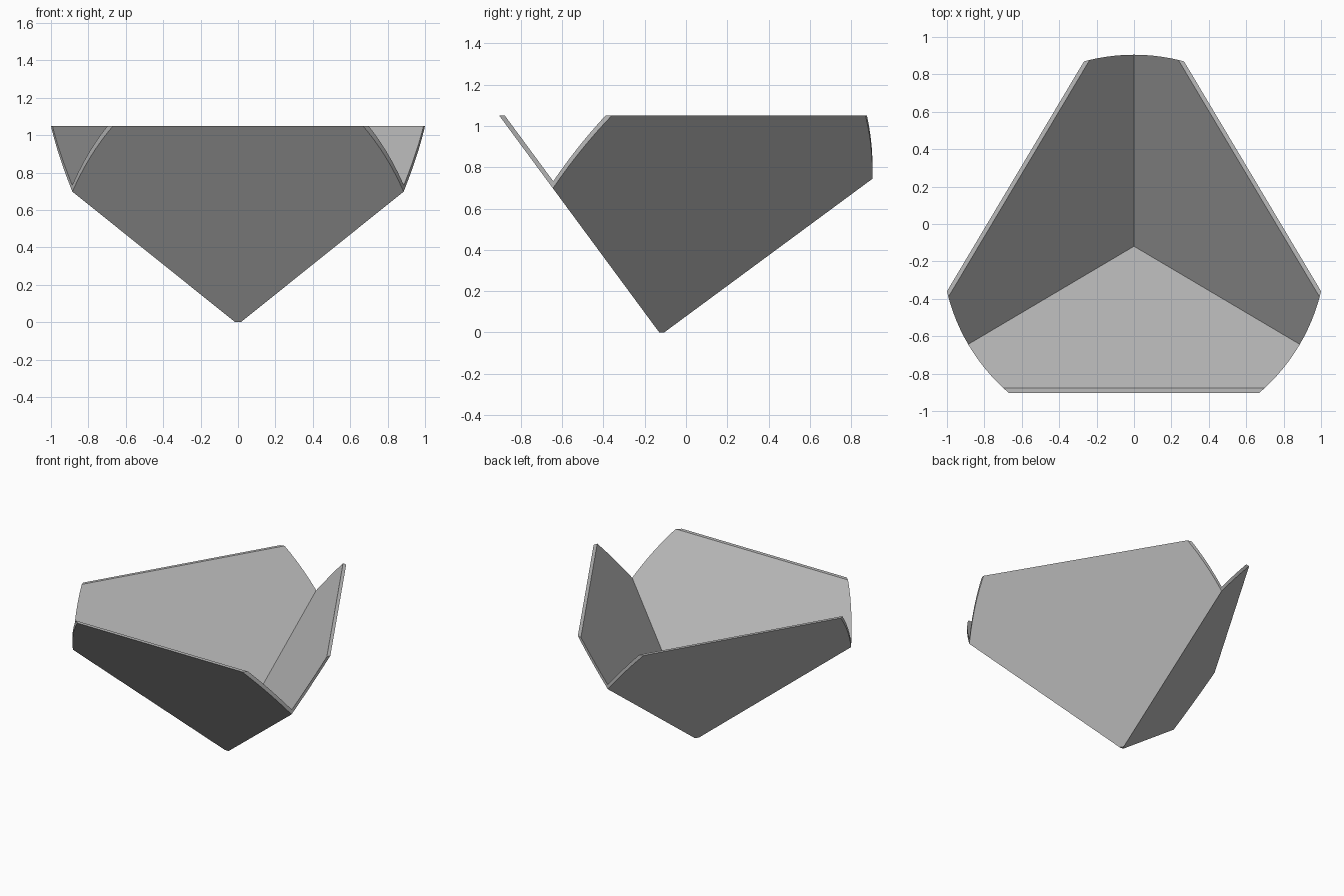
import bpy, bmesh
from mathutils import Matrix, Vector

cube = bpy.data.objects.get("Cube")
if cube:
    bpy.data.objects.remove(cube, do_unlink=True)

HEIGHT = 1.05
CENTRE_Y = -0.123
RADIUS = 1.028
# Each wall leans outward: (nx, ny, distance at the floor, lean, wall width)
WALLS = [(0.0, -1.0, 0.13, 0.738, 0.027)]
WALLS += [(s * 0.859, 0.512, -0.0538, 0.694, 0.0223) for s in (-1, 1)]


def pointed_solid(name, radius, top, inner):
    """Upright drum trimmed by the three leaning walls."""
    bm = bmesh.new()
    bmesh.ops.create_cone(bm, cap_ends=True, segments=128, radius1=radius,
                          radius2=radius, depth=top,
                          matrix=Matrix.Translation((0, CENTRE_Y, top / 2)))
    for nx, ny, base, lean, width in WALLS:
        d = base - (width if inner else 0)
        normal = Vector((nx, ny, -lean))
        cut = bmesh.ops.bisect_plane(
            bm, geom=bm.verts[:] + bm.edges[:] + bm.faces[:], dist=1e-6,
            plane_co=normal * d / normal.length_squared,
            plane_no=normal.normalized(), clear_outer=True)
        rim = [e for e in cut["geom_cut"] if isinstance(e, bmesh.types.BMEdge)]
        bmesh.ops.holes_fill(bm, edges=rim, sides=0)
    bmesh.ops.recalc_face_normals(bm, faces=bm.faces[:])
    mesh = bpy.data.meshes.new(name)
    bm.to_mesh(mesh)
    bm.free()
    ob = bpy.data.objects.new(name, mesh)
    bpy.context.collection.objects.link(ob)
    return ob


# Bowl shell: outer solid minus the hollow
bowl = pointed_solid("three_sided_bowl", RADIUS, HEIGHT, False)
hollow = pointed_solid("hollow_cutter", RADIUS * 1.3, HEIGHT * 1.2, True)
cut = bowl.modifiers.new("hollow", "BOOLEAN")
cut.operation = "DIFFERENCE"
cut.solver = "EXACT"
cut.object = hollow

bpy.ops.object.select_all(action="DESELECT")
bowl.select_set(True)
bpy.context.view_layer.objects.active = bowl
bpy.ops.object.modifier_apply(modifier=cut.name)
bpy.data.objects.remove(hollow, do_unlink=True)

# Plain grey finish
grey = bpy.data.materials.new("light_grey")
grey.use_nodes = True
colour = (0.5, 0.5, 0.5, 1)
grey.diffuse_color = colour
grey.node_tree.nodes["Principled BSDF"].inputs["Base Color"].default_value = colour
bowl.data.materials.clear()
bowl.data.materials.append(grey)
bpy.ops.object.shade_smooth_by_angle(angle=0.4)
